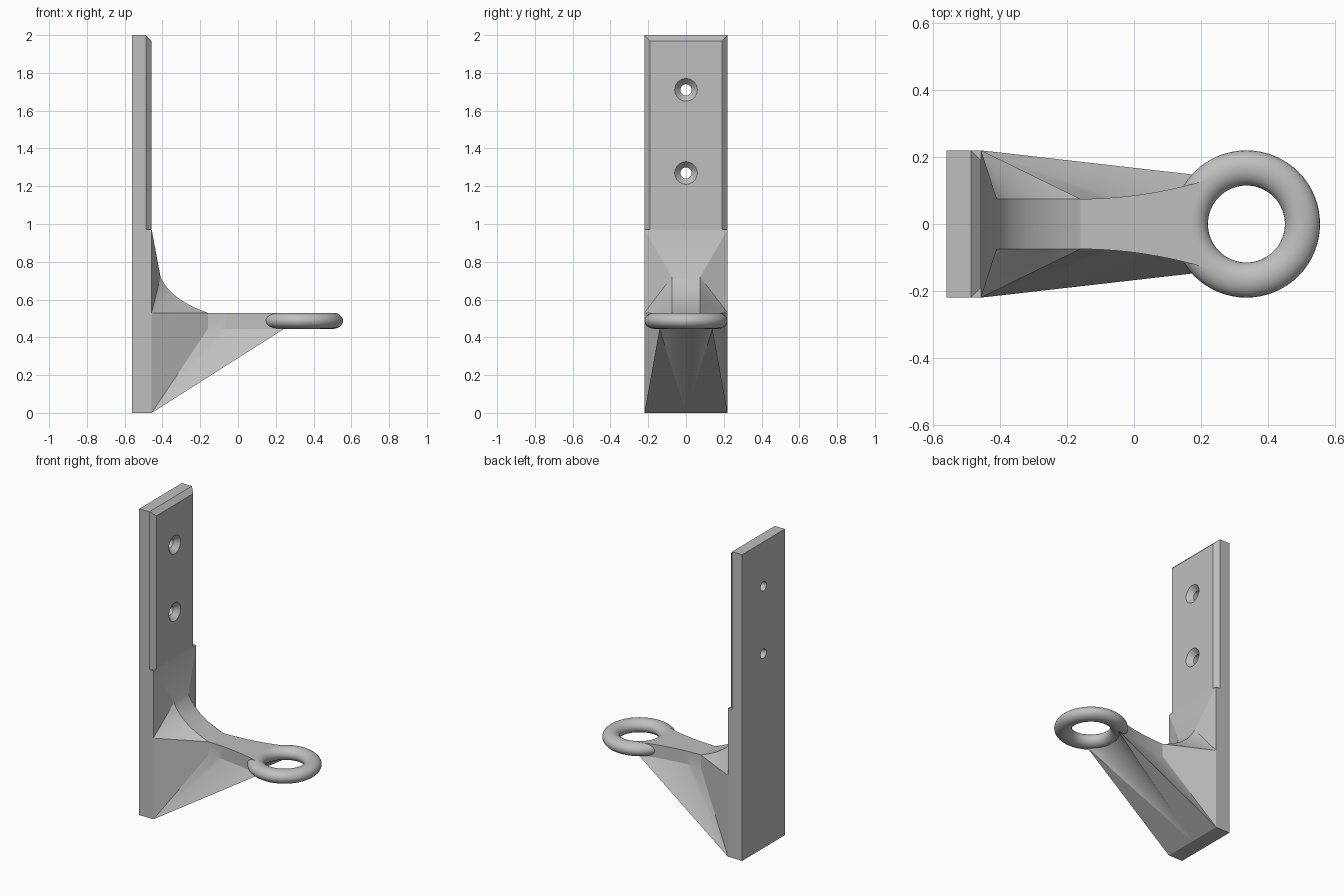
import bpy, bmesh, math
from mathutils import Vector

if "Cube" in bpy.data.objects:
    bpy.data.objects.remove(bpy.data.objects["Cube"])

grey = bpy.data.materials.new("plain grey")
grey.use_nodes = True
colour = (0.52, 0.52, 0.52, 1)
grey.diffuse_color = colour
grey.node_tree.nodes["Principled BSDF"].inputs["Base Color"].default_value = colour

BACK, FRONT, HALF_W = -0.56, -0.457, 0.22     # plate
STEP_Z, TOP_Z, CHAMFER = 0.97, 2.0, 0.03
ARM_TOP, ARM_LOW = 0.53, 0.445                # arm slab and ring
RING_X, RING_R = 0.336, 0.1675
WAIST_X, WAIST_Y = -0.16, 0.075


def finish(obj, name, angle=30):
    obj.name = name
    obj.data.materials.clear()
    obj.data.materials.append(grey)
    bpy.ops.object.select_all(action='DESELECT')
    obj.select_set(True)
    bpy.context.view_layer.objects.active = obj
    bpy.ops.object.shade_smooth_by_angle(angle=math.radians(angle))


def box(centre, size, rotation=(0, 0, 0)):
    bpy.ops.mesh.primitive_cube_add(size=1, location=centre, rotation=rotation)
    obj = bpy.context.object
    obj.scale = size
    return obj


def cone(x0, x1, r0, r1, z):
    bpy.ops.mesh.primitive_cone_add(vertices=32, radius1=r0, radius2=r1, depth=x1 - x0,
                                    location=((x0 + x1) / 2, 0, z),
                                    rotation=(0, math.pi / 2, 0))
    return bpy.context.object


def cut(target, cutter):
    cutter.hide_render = True
    mod = target.modifiers.new("cut", 'BOOLEAN')
    mod.operation, mod.solver, mod.object = 'DIFFERENCE', 'EXACT', cutter
    bpy.context.view_layer.objects.active = target
    bpy.ops.object.modifier_apply(modifier=mod.name)
    bpy.data.objects.remove(cutter)


# Back plate with chamfered upper front edges and two countersunk holes
plate = box(((BACK + FRONT) / 2, 0, TOP_Z / 2), (FRONT - BACK, 2 * HALF_W, TOP_Z))
bpy.ops.object.transform_apply(location=True, rotation=True, scale=True)
side = 0.1
shift = (side / 2 - CHAMFER / math.sqrt(2)) / math.sqrt(2)
for s in (-1, 1):
    cut(plate, box((FRONT + shift, s * (HALF_W + shift), STEP_Z + 0.75),
                   (side, side, 1.5), (0, 0, math.pi / 4)))
cut(plate, box((FRONT + shift, 0, TOP_Z + shift), (side, 1, side), (0, math.pi / 4, 0)))
for z in (1.27, 1.71):
    cut(plate, cone(BACK - 0.1, FRONT + 0.1, 0.03, 0.03, z))
    cut(plate, cone(FRONT - 0.033, FRONT + 0.011, 0.03, 0.07, z))
finish(plate, "back_plate")

# Arm: half of it described on +y, then repeated on -y
end_angle = math.asin(0.14 / RING_R)
end_x = RING_X - RING_R * math.cos(end_angle)
flare = []
for i in range(13):
    t = i / 12
    flare.append((WAIST_X + (end_x - WAIST_X) * t, WAIST_Y + (0.14 - WAIST_Y) * t * t))
arc = []
for i in range(13):
    a = end_angle * (1 - i / 12)
    arc.append((RING_X - RING_R * math.cos(a), RING_R * math.sin(a)))
saddle = []
p0, p1, p2 = Vector((-0.41, 0.72)), Vector((-0.36, 0.60)), Vector((WAIST_X, ARM_TOP))
for i in range(13):
    t = i / 12
    saddle.append(p0 * (1 - t) ** 2 + p1 * 2 * t * (1 - t) + p2 * t * t)

foot = (FRONT, HALF_W, 0)
mid_foot = (FRONT, 0, 0)
shoulder = (FRONT, HALF_W, ARM_TOP)
crown = (FRONT, HALF_W, STEP_Z)


def at(p, z):
    return (p[0], p[1], z)


def ridge(p, y=WAIST_Y):
    return (p[0], y, p[1])


faces = [
    # side below the shoulder
    [foot, at(flare[0], ARM_TOP), shoulder],
    [foot, at(flare[0], ARM_LOW), at(flare[0], ARM_TOP)],
    # gusset against the plate
    [crown, shoulder, ridge(saddle[0])],
    [crown, ridge(saddle[0]), ridge(saddle[0], 0), (FRONT, 0, STEP_Z)],
    # underside
    [foot, mid_foot, at(flare[-1], ARM_LOW)],
]
for a, b in zip(flare, flare[1:]):
    faces.append([at(a, ARM_LOW), at(b, ARM_LOW), at(b, ARM_TOP), at(a, ARM_TOP)])
    faces.append([foot, at(b, ARM_LOW), at(a, ARM_LOW)])
for a, b in zip(arc, arc[1:]):
    faces.append([at(a, ARM_LOW), at(b, ARM_LOW), at(b, ARM_TOP), at(a, ARM_TOP)])
    faces.append([mid_foot, at(b, ARM_LOW), at(a, ARM_LOW)])
for a, b in zip(saddle, saddle[1:]):
    faces.append([shoulder, ridge(b), ridge(a)])
    faces.append([ridge(a), ridge(b), ridge(b, 0), ridge(a, 0)])
# flat top, in strips from the flare to the ring arc
for (a, b), (c, d) in zip(zip(flare, flare[1:]),
                          zip(arc[::-1], arc[-2::-1])):
    start = (WAIST_X, 0)
    if a == flare[0]:
        faces.append([at(start, ARM_TOP), at(c, ARM_TOP), at(a, ARM_TOP)])
    faces.append([at(a, ARM_TOP), at(c, ARM_TOP), at(d, ARM_TOP), at(b, ARM_TOP)])

bm = bmesh.new()
for s in (1, -1):
    for f in faces:
        bm.faces.new([bm.verts.new((x, s * y, z)) for x, y, z in f])
# close the back against the plate
bm.faces.new([bm.verts.new(v) for v in
              [mid_foot, foot, shoulder, crown, (FRONT, 0, STEP_Z),
               (FRONT, -HALF_W, STEP_Z), (FRONT, -HALF_W, ARM_TOP), (FRONT, -HALF_W, 0)]])
bmesh.ops.remove_doubles(bm, verts=bm.verts, dist=0.0001)
bmesh.ops.dissolve_degenerate(bm, edges=bm.edges, dist=0.0001)
bmesh.ops.recalc_face_normals(bm, faces=bm.faces)
mesh = bpy.data.meshes.new("support_arm")
bm.to_mesh(mesh)
bm.free()
arm = bpy.data.objects.new("support_arm", mesh)
bpy.context.collection.objects.link(arm)
finish(arm, "support_arm", 20)

# Ring with a slightly flattened tube
bpy.ops.mesh.primitive_torus_add(major_radius=RING_R, minor_radius=0.0525,
                                 major_segments=64, minor_segments=24,
                                 location=(RING_X, 0, (ARM_TOP + ARM_LOW) / 2))
ring = bpy.context.object
ring.scale.z = (ARM_TOP - ARM_LOW) / 2 / 0.0525
finish(ring, "holding_ring", 60)
